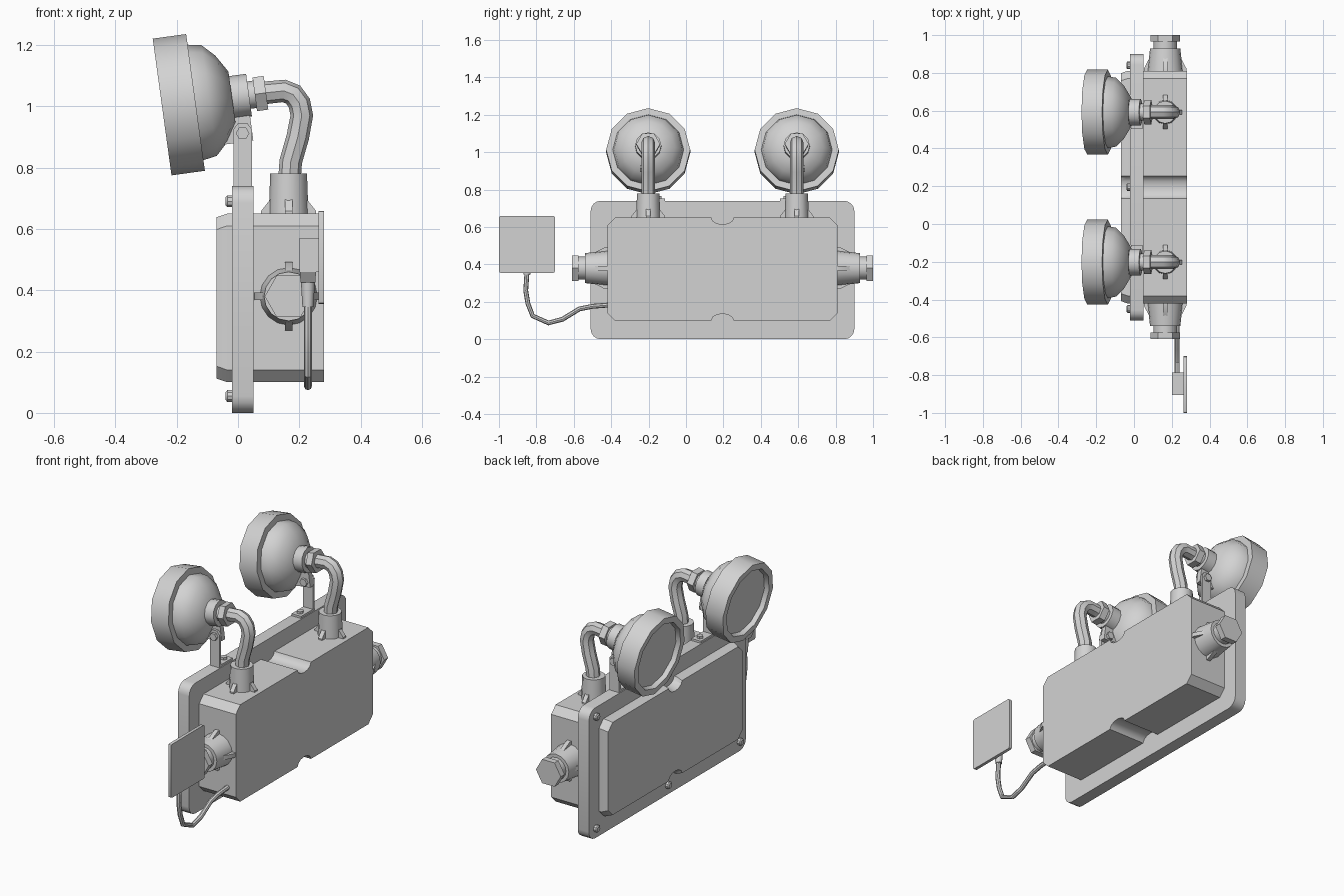
import bpy, bmesh
from math import sin, cos, pi, radians
from mathutils import Vector

cube = bpy.data.objects.get("Cube")
if cube:
    bpy.data.objects.remove(cube, do_unlink=True)

grey = bpy.data.materials.new("light_grey")
grey.use_nodes = True
COLOUR = (0.65, 0.65, 0.65, 1)
grey.diffuse_color = COLOUR
grey.node_tree.nodes["Principled BSDF"].inputs["Base Color"].default_value = COLOUR

MID_Y = 0.195    # symmetry plane of the housing
MID_Z = 0.375


def smooth(ob):
    bpy.ops.object.select_all(action='DESELECT')
    ob.select_set(True)
    bpy.context.view_layer.objects.active = ob
    bpy.ops.object.shade_smooth_by_angle(angle=radians(35))


def loft(name, rings):
    """Skin a list of equal-length closed rings and cap both ends."""
    bm = bmesh.new()
    loops = [[bm.verts.new(p) for p in ring] for ring in rings]
    n = len(loops[0])
    for a, b in zip(loops, loops[1:]):
        for i in range(n):
            j = (i + 1) % n
            bm.faces.new((a[i], a[j], b[j], b[i]))
    bm.faces.new(loops[0][::-1])
    bm.faces.new(loops[-1])
    bmesh.ops.recalc_face_normals(bm, faces=bm.faces)
    mesh = bpy.data.meshes.new(name)
    bm.to_mesh(mesh)
    bm.free()
    mesh.materials.append(grey)
    ob = bpy.data.objects.new(name, mesh)
    bpy.context.collection.objects.link(ob)
    smooth(ob)
    return ob


def extrude(name, points, offset):
    return loft(name, [points, [Vector(p) + Vector(offset) for p in points]])


def box(name, lo, hi):
    (x0, y0, z0), (x1, y1, z1) = lo, hi
    pts = [(x0, y0, z0), (x1, y0, z0), (x1, y1, z0), (x0, y1, z0)]
    return extrude(name, pts, (0, 0, z1 - z0))


def lathe(name, origin, axis, profile, sides=12):
    """Turn a (distance, radius) profile about an axis."""
    rot = Vector(axis).to_track_quat('Z', 'Y')
    ring = [2 * pi * i / sides for i in range(sides)]
    return loft(name, [[Vector(origin) + rot @ Vector((r * cos(a), r * sin(a), t))
                        for a in ring] for t, r in profile])


def fins(name, origin, axis, inner, outer, height):
    """Four triangular ribs around the base of a socket."""
    axis = Vector(axis)
    side = axis.cross(Vector((1, 0, 0)))
    o = Vector(origin)
    for k, d in enumerate((Vector((1, 0, 0)), Vector((-1, 0, 0)), side, -side)):
        w = axis.cross(d) * 0.012
        tri = [o + d * inner * 0.8 - w, o + d * outer - w,
               o + d * outer + axis * height * 0.3 - w,
               o + d * inner * 0.9 + axis * height - w]
        extrude(f"{name}_{k + 1}", tri, w * 2)


def tube(name, pts, radius):
    curve = bpy.data.curves.new(name, 'CURVE')
    curve.dimensions = '3D'
    curve.bevel_depth = radius
    curve.bevel_resolution = 2
    curve.use_fill_caps = True
    spline = curve.splines.new('POLY')
    spline.points.add(len(pts) - 1)
    for p, co in zip(spline.points, pts):
        p.co = (*co, 1)
    ob = bpy.data.objects.new(name, curve)
    bpy.context.collection.objects.link(ob)
    curve.materials.append(grey)
    bpy.ops.object.select_all(action='DESELECT')
    ob.select_set(True)
    bpy.context.view_layer.objects.active = ob
    bpy.ops.object.convert(target='MESH')
    smooth(bpy.context.view_layer.objects.active)


def rounded_rect(x, cy, cz, hy, hz, r, steps=4):
    pts = []
    for q, (sy, sz) in enumerate(((1, 1), (-1, 1), (-1, -1), (1, -1))):
        for i in range(steps + 1):
            a = pi / 2 * (q + i / steps)
            pts.append((x, cy + sy * (hy - r) + r * cos(a), cz + sz * (hz - r) + r * sin(a)))
    return pts


def notched(x, inset=0.0):
    """Chamfered rectangle with a shallow notch in the top and bottom edge."""
    hy, hz, c = 0.615 - inset, 0.275 - inset, 0.04
    half = [(hy, hz - c), (hy - c, hz)]
    for i in range(7):
        a = pi * i / 6
        half.append((0.06 * cos(a), hz - 0.036 * sin(a)))
    half += [(c - hy, hz), (-hy, hz - c)]
    return [Vector((x, MID_Y + s * y, MID_Z + s * z)) for s in (1, -1) for y, z in half]


# Housing: mounting plate, deep box and shallow cover
extrude("mounting_plate", rounded_rect(-0.02, MID_Y, 0.37, 0.705, 0.37, 0.055), (0.07, 0, 0))
loft("housing_box", [notched(0.04), notched(0.28)])
loft("shallow_cover", [notched(-0.01), notched(-0.035), notched(-0.07, 0.012)])

# Plate screws
for y in (-0.645, 0, 0.645):
    for z in (0.055, 0.69):
        lathe("plate_screw", (-0.015, MID_Y + y, z), (-1, 0, 0),
              [(0, 0.02), (0.02, 0.02), (0.025, 0.014)], 10)

# Lamps, mirrored about the housing centre
TILT = Vector((0.99, 0, 0.136)).normalized()
for s, tag in ((1, "right"), (-1, "left")):
    def at(x, y, z):
        return Vector((x, MID_Y + s * (y - 0.397), z))

    face = at(-0.2475, 0, 0.9975)
    lathe(f"lamp_head_{tag}", face, TILT,
          [(0.025, 0.183), (0, 0.19), (0, 0.225), (0.11, 0.225), (0.11, 0.19),
           (0.155, 0.182), (0.195, 0.142), (0.23, 0.085)])
    lathe(f"lamp_neck_{tag}", face, TILT, [(0.215, 0.07), (0.286, 0.07)])
    lathe(f"lamp_collar_{tag}", face, TILT, [(0.28, 0.045), (0.31, 0.045)])
    lathe(f"lamp_nut_{tag}", face, TILT, [(0.305, 0.064), (0.342, 0.064)], 6)

    # Bent conduit and its socket
    path = [(0.08, 1.043), (0.15, 1.05), (0.18, 1.038), (0.2, 1.01),
            (0.208, 0.97), (0.195, 0.9), (0.172, 0.82), (0.165, 0.72)]
    tube(f"conduit_{tag}", [at(x, 0, z) for x, z in path], 0.037)
    base = at(0.165, 0, 0.64)
    lathe(f"conduit_socket_{tag}", base, (0, 0, 1), [(0, 0.065), (0.14, 0.06)])
    fins(f"socket_fin_{tag}", base, (0, 0, 1), 0.063, 0.09, 0.06)

    # Bracket: lug, upright strip, foot and bolts
    lug = [(-0.045, 0.875), (0.05, 0.888), (0.035, 1.0), (-0.055, 0.99)]
    extrude(f"lamp_lug_{tag}", [at(x, -0.015, z) for x, z in lug], (0, s * 0.03, 0))
    strip = [(-0.015, 0.74), (0.045, 0.74), (0.045, 0.925), (0.03, 0.945),
             (0, 0.945), (-0.015, 0.925)]
    extrude(f"bracket_strip_{tag}", [at(x, -0.03, z) for x, z in strip], (0, s * 0.015, 0))
    extrude(f"bracket_foot_{tag}", [at(x, y, 0.738) for x, y in
            ((-0.015, -0.03), (0.045, -0.03), (0.045, 0.09), (-0.015, 0.09))], (0, 0, 0.014))
    lathe(f"bracket_bolt_{tag}", at(0.015, -0.045, 0.912), (0, s, 0),
          [(0, 0.022), (0.075, 0.022)], 6)
    lathe(f"foot_screw_{tag}", at(0.015, 0.055, 0.75), (0, 0, 1),
          [(0, 0.018), (0.015, 0.018)], 6)

    # Cable gland on each end of the box
    end = Vector((0.165, MID_Y - s * 0.605, 0.38))
    out = (0, -s, 0)
    lathe(f"end_gland_{tag}", end, out, [(0, 0.095), (0.13, 0.08)], 16)
    lathe(f"gland_neck_{tag}", end, out, [(0.12, 0.062), (0.17, 0.062)], 16)
    lathe(f"gland_cap_{tag}", end, out, [(0.165, 0.078), (0.2, 0.078)], 6)
    fins(f"gland_fin_{tag}", end, out, 0.092, 0.112, 0.08)

# Square panel with its connector and cable
extrude("square_panel", rounded_rect(0.262, -0.85, 0.507, 0.15, 0.152, 0.01, 2), (0.018, 0, 0))
box("panel_connector", (0.2, -0.905, 0.46), (0.263, -0.785, 0.57))
loft("connector_taper", [
    [(0.228 + a * w, -0.848 + b * d, z) for a, b in ((-1, -1), (1, -1), (1, 1), (-1, 1))]
    for z, w, d in ((0.465, 0.027, 0.057), (0.425, 0.024, 0.03))])
lathe("cable_sleeve", (0.228, -0.85, 0.43), (0, 0, -1), [(0, 0.023), (0.085, 0.018)])
cable = [(-0.85, 0.36), (-0.857, 0.26), (-0.845, 0.19), (-0.82, 0.125), (-0.735, 0.087),
         (-0.66, 0.107), (-0.57, 0.162), (-0.5, 0.176), (-0.41, 0.183)]
tube("panel_cable", [(0.228, y, z) for y, z in cable], 0.013)
